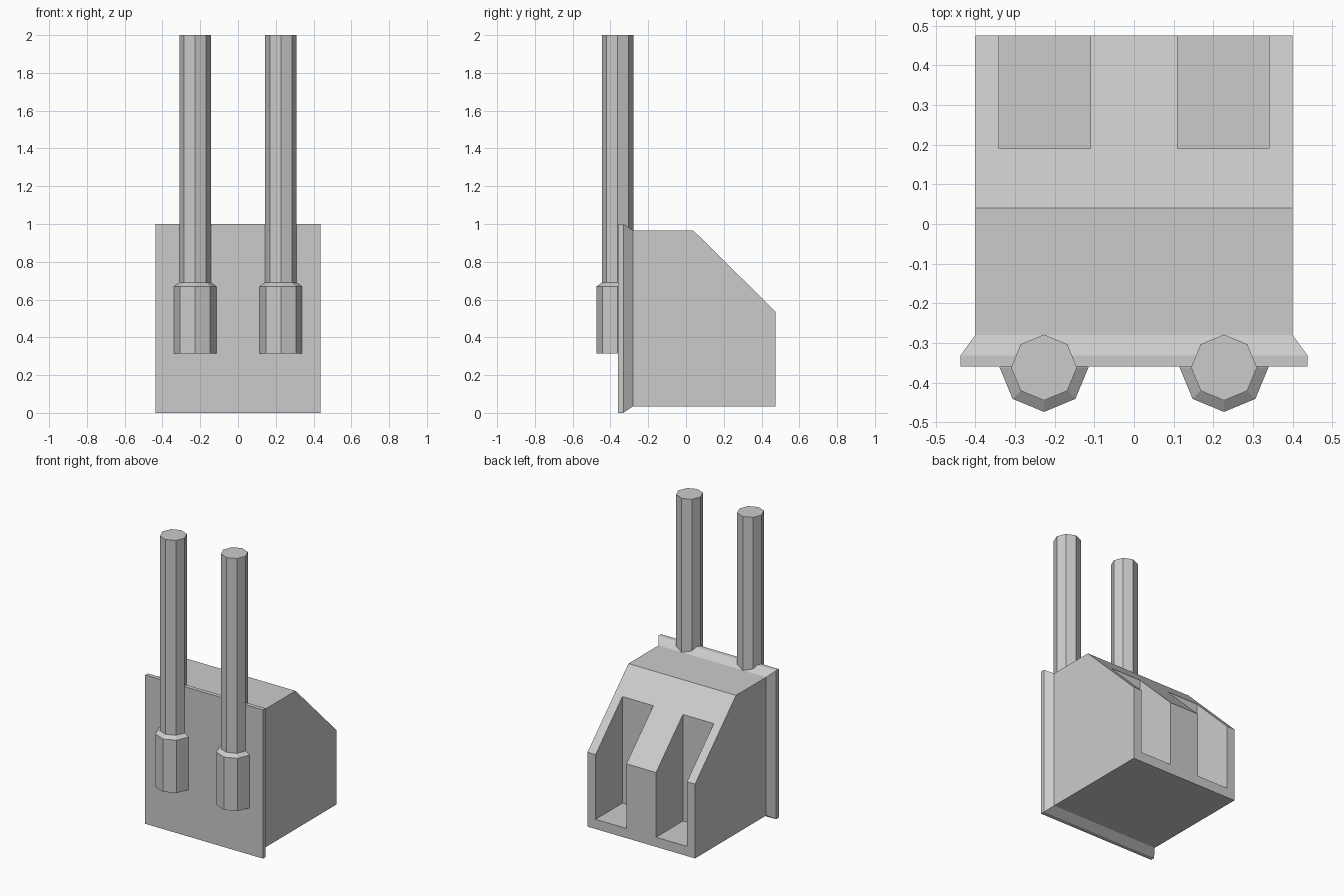
import bpy
import bmesh
from math import cos, sin, pi

cube = bpy.data.objects.get("Cube")
if cube:
    bpy.data.objects.remove(cube, do_unlink=True)

grey = bpy.data.materials.new("plain grey")
grey.use_nodes = True
colour = (0.6, 0.6, 0.6, 1)
grey.diffuse_color = colour
grey.node_tree.nodes["Principled BSDF"].inputs["Base Color"].default_value = colour


def loft(name, rings):
    """Skin a stack of matching rings into a closed solid."""
    bm = bmesh.new()
    loops = [[bm.verts.new(p) for p in ring] for ring in rings]
    for a, b in zip(loops, loops[1:]):
        for i in range(len(a)):
            j = (i + 1) % len(a)
            bm.faces.new((a[i], a[j], b[j], b[i]))
    bm.faces.new(loops[0])
    bm.faces.new(loops[-1])
    bmesh.ops.recalc_face_normals(bm, faces=bm.faces)
    mesh = bpy.data.meshes.new(name)
    bm.to_mesh(mesh)
    bm.free()
    mesh.materials.append(grey)
    obj = bpy.data.objects.new(name, mesh)
    bpy.context.collection.objects.link(obj)
    return obj


def rectangle(half_x, y, low, high):
    return [(-half_x, y, low), (half_x, y, low), (half_x, y, high), (-half_x, y, high)]


def octagon(x, radius, z):
    return [(x + radius * cos(i * pi / 4), -0.362 + radius * sin(i * pi / 4), z)
            for i in range(8)]


# Body: side profile with a sloping back, extruded across the width
profile = [(-0.28, 0.035), (0.475, 0.035), (0.475, 0.535), (0.04, 0.965), (-0.28, 0.965)]
body = loft("body", [[(x, y, z) for y, z in profile] for x in (-0.4, 0.4)])

# Two tall slots open at the back and through the slope
for side in (-1, 1):
    cutter = loft("slot_cutter", [[(side * 0.225 + dx, y, z) for dx, y in
                                   ((-0.115, 0.19), (0.115, 0.19), (0.115, 0.7), (-0.115, 0.7))]
                                  for z in (0.1, 1.2)])
    cutter.hide_render = True
    cut = body.modifiers.new("slot", 'BOOLEAN')
    cut.operation = 'DIFFERENCE'
    cut.solver = 'EXACT'
    cut.object = cutter
    bpy.context.view_layer.objects.active = body
    bpy.ops.object.modifier_apply(modifier=cut.name)
    bpy.data.objects.remove(cutter, do_unlink=True)

# Front plate with a chamfered rear rim
loft("front_plate", [rectangle(0.438, -0.36, 0, 1),
                     rectangle(0.438, -0.332, 0, 1),
                     rectangle(0.4, -0.28, 0.035, 0.965)])

# Octagonal pipes rising out of thicker sleeves
for side, label in ((-1, "right"), (1, "left")):
    x = side * 0.227
    loft(label + "_pipe", [octagon(x, r, z) for r, z in
                           ((0.112, 0.315), (0.112, 0.67), (0.083, 0.69), (0.083, 2))])
